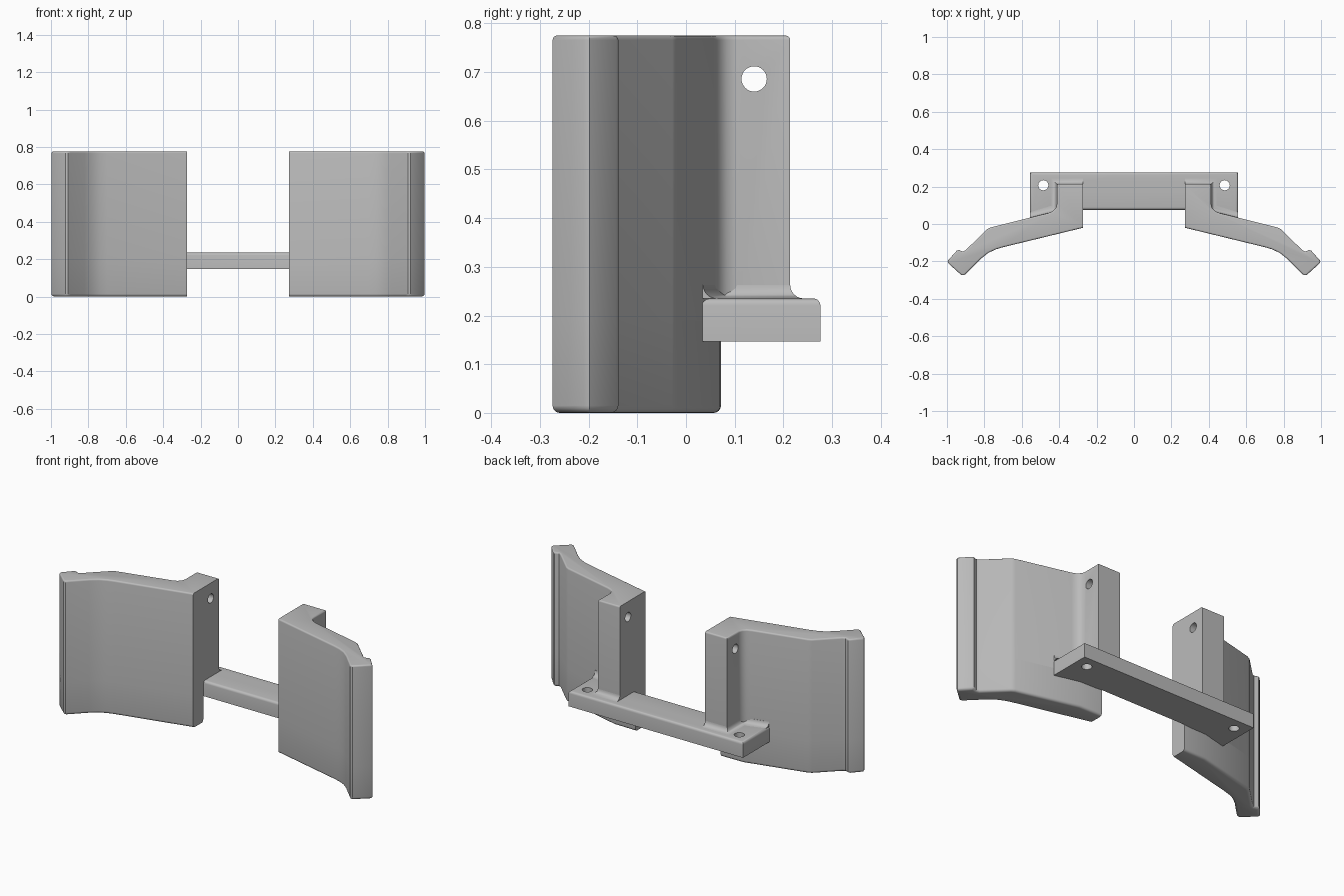
import bpy
import bmesh
from math import cos, sin, pi

cube = bpy.data.objects.get("Cube")
if cube:
    bpy.data.objects.remove(cube, do_unlink=True)

grey = bpy.data.materials.new("plain grey")
grey.use_nodes = True
grey.diffuse_color = (0.5, 0.5, 0.5, 1)
grey.node_tree.nodes["Principled BSDF"].inputs["Base Color"].default_value = (0.5, 0.5, 0.5, 1)

INNER, TOP, SPLIT = 0.272, 0.775, 0.19
BAR_LOW, BAR_TOP = 0.147, 0.235


def finish(name, bm):
    bmesh.ops.recalc_face_normals(bm, faces=bm.faces)
    mesh = bpy.data.meshes.new(name)
    bm.to_mesh(mesh)
    bm.free()
    mesh.materials.append(grey)
    obj = bpy.data.objects.new(name, mesh)
    bpy.context.collection.objects.link(obj)
    return obj


def select(obj):
    bpy.ops.object.select_all(action="DESELECT")
    obj.select_set(True)
    bpy.context.view_layer.objects.active = obj


def smooth(obj):
    select(obj)
    bpy.ops.object.shade_smooth_by_angle(angle=pi / 5)


def loft(name, rings, round_z=None, radius=0.0, keep_inner=True):
    """Join rings of points into a closed solid, rounding the rim at height round_z."""
    bm = bmesh.new()
    loops = [[bm.verts.new(p) for p in ring] for ring in rings]
    n = len(loops[0])
    for a, b in zip(loops, loops[1:]):
        for i in range(n):
            bm.faces.new((a[i], a[(i + 1) % n], b[(i + 1) % n], b[i]))
    bm.faces.new(loops[0][::-1])
    bm.faces.new(loops[-1])
    bmesh.ops.recalc_face_normals(bm, faces=bm.faces)
    if round_z is not None:
        rim = [e for e in bm.edges
               if all(abs(v.co.z - round_z) < 1e-4 for v in e.verts)
               and not (keep_inner and all(abs(abs(v.co.x) - INNER) < 1e-4 for v in e.verts))]
        bmesh.ops.bevel(bm, geom=rim, offset=radius, segments=4, profile=0.5,
                        affect="EDGES", clamp_overlap=True)
    return finish(name, bm)


def prism(name, outline, low, high, **kw):
    return loft(name, [[(x, y, z) for x, y in outline] for z in (low, high)], **kw)


def drill(obj, axis, centre, radius):
    rot = (0, pi / 2, 0) if axis == "X" else (0, 0, 0)
    bpy.ops.mesh.primitive_cylinder_add(vertices=32, radius=radius, depth=0.4,
                                        location=centre, rotation=rot)
    cutter = bpy.context.object
    cutter.name = "hole_cutter"
    cutter.hide_render = True
    mod = obj.modifiers.new("hole", "BOOLEAN")
    mod.operation, mod.solver, mod.object = "DIFFERENCE", "EXACT", cutter
    select(obj)
    bpy.ops.object.modifier_apply(modifier=mod.name)
    bpy.data.objects.remove(cutter, do_unlink=True)


# Plan of one wing: front sweep, hooked tip, then the back face
wing_front = [(INNER, -0.02), (0.7, -0.124), (0.74, -0.136), (0.78, -0.155), (0.82, -0.187),
              (0.895, -0.262), (0.908, -0.274), (0.922, -0.274), (0.993, -0.21), (0.997, -0.198),
              (0.948, -0.143), (0.938, -0.139), (0.915, -0.147), (0.9, -0.14), (0.785, -0.028),
              (0.765, -0.018)]
wing_back = [(0.412, 0.07), (INNER, 0.072)]
pillar_back = [(0.46, 0.058), (0.435, 0.068), (0.419, 0.084), (0.413, 0.105),
               (0.413, 0.214), (INNER, 0.214)]

for side, s in (("left", 1), ("right", -1)):
    def flip(points):
        return [(s * x, y) for x, y in points]

    # Wing below the bar
    smooth(prism(side + "_lower_wing", flip(wing_front + wing_back), 0, SPLIT,
                 round_z=0, radius=0.025))

    # Wing above the bar together with its pillar
    upper = prism(side + "_upper_wing_and_pillar", flip(wing_front + pillar_back), SPLIT, TOP,
                  round_z=TOP, radius=0.009)
    drill(upper, "X", (s * 0.34, 0.14, 0.686), 0.026)
    smooth(upper)

    # Hollow fillet where the pillar and wing meet the bar
    rings = []
    for k in range(7):
        a = k / 6 * pi / 2
        d, z = 0.028 * (1 - sin(a)), BAR_TOP + 0.028 * (1 - cos(a))
        plan = [(INNER, 0.0), (0.555, 0.0), (0.555, 0.035 + d), (0.413 + d, 0.07 + d),
                (0.413 + d, 0.214 + d), (INNER, 0.214 + d)]
        rings.append([(x, y, z) for x, y in flip(plan)])
    smooth(loft(side + "_base_fillet", rings))

# Cross bar, reaching forward into each wing
half = [(INNER, 0.076), (0.413, 0.06), (0.557, 0.033), (0.557, 0.276)]
outline = half + [(-x, y) for x, y in reversed(half)]
bar = prism("cross_bar", outline, BAR_LOW, BAR_TOP, round_z=BAR_TOP, radius=0.014,
            keep_inner=False)
for s in (1, -1):
    drill(bar, "Z", (s * 0.485, 0.207, 0.19), 0.027)
smooth(bar)
